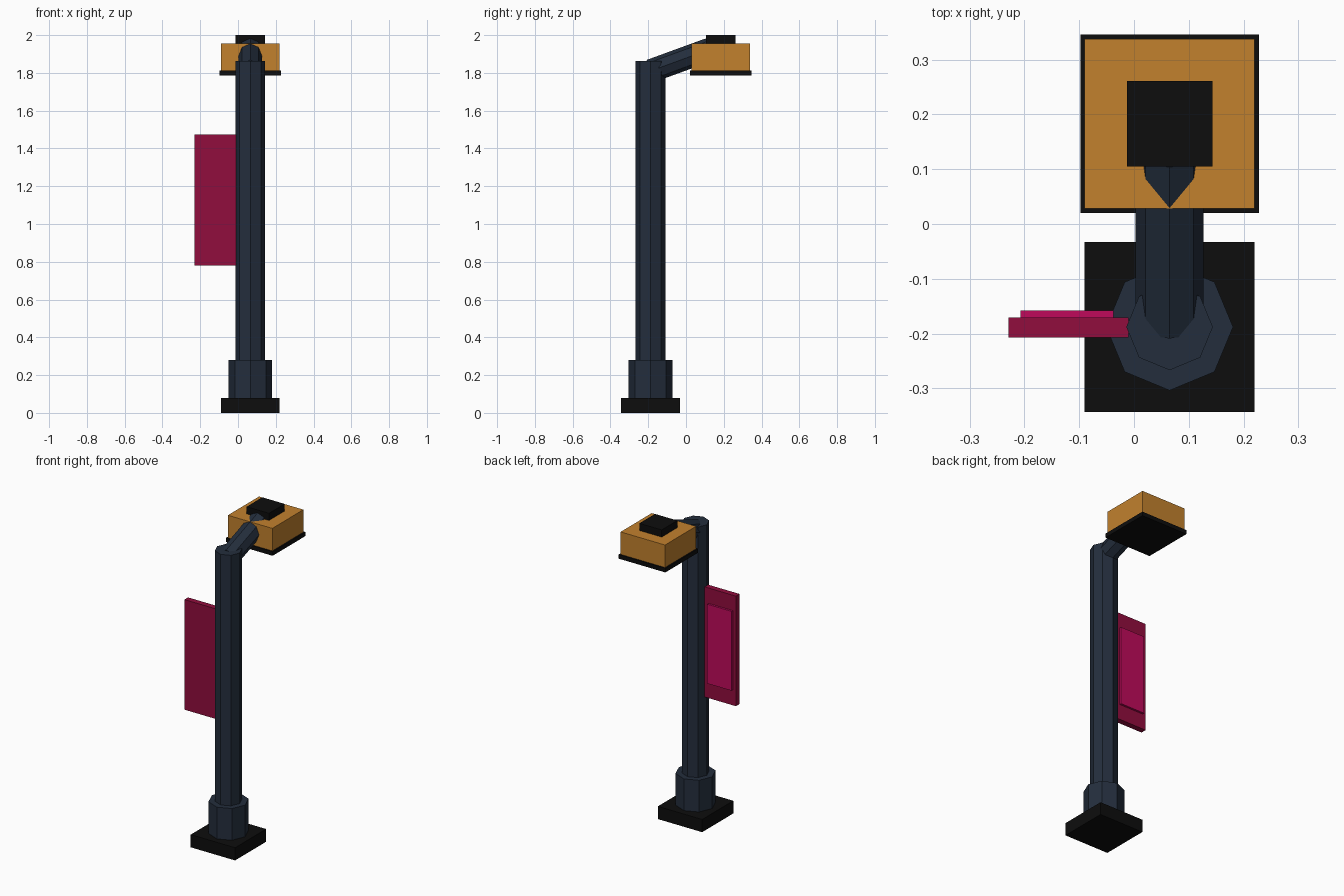
import bpy
from mathutils import Vector

cube = bpy.data.objects.get("Cube")
if cube:
    bpy.data.objects.remove(cube, do_unlink=True)


def material(name, rgb):
    mat = bpy.data.materials.new(name)
    mat.use_nodes = True
    mat.diffuse_color = (*rgb, 1)
    mat.node_tree.nodes["Principled BSDF"].inputs["Base Color"].default_value = (*rgb, 1)
    return mat


slate = material("dark slate metal", (0.017, 0.027, 0.046))
black = material("black metal", (0.004, 0.004, 0.004))
amber = material("amber lamp", (0.54, 0.22, 0.027))
crimson = material("crimson banner", (0.285, 0.004, 0.047))
magenta = material("magenta panel", (0.52, 0.003, 0.105))


def box(name, mat, low, high):
    """Axis-aligned box between two corners."""
    low, high = Vector(low), Vector(high)
    bpy.ops.mesh.primitive_cube_add(size=1, location=(low + high) / 2)
    obj = bpy.context.object
    obj.name = name
    for v in obj.data.vertices:
        v.co = v.co * (high - low)
    obj.data.materials.append(mat)


def tube(name, mat, start, end, radius):
    """Eight-sided bar between two points."""
    start, end = Vector(start), Vector(end)
    axis = end - start
    bpy.ops.mesh.primitive_cylinder_add(vertices=8, radius=radius, depth=axis.length,
                                        location=(start + end) / 2)
    obj = bpy.context.object
    obj.name = name
    obj.rotation_euler = Vector((0, 0, 1)).rotation_difference(axis).to_euler()
    obj.data.materials.append(mat)


def block(name, mat, y, half, z0, z1):
    """Square block centred on the post line."""
    box(name, mat, (X - half, y - half, z0), (X + half, y + half, z1))


X = 0.065         # post line
POST_Y = -0.188
LAMP_Y = 0.183

# Foot and post
block("base_plate", black, POST_Y, 0.155, 0, 0.08)
tube("post_collar", slate, (X, POST_Y, 0.08), (X, POST_Y, 0.28), 0.116)
tube("post", slate, (X, POST_Y, 0.08), (X, POST_Y, 1.862), 0.079)

# Sloping arm
tube("arm", slate, (X, POST_Y, 1.81), (X, 0.125, 1.924), 0.062)

# Lamp head
block("lamp_rim", black, LAMP_Y, 0.163, 1.787, 1.813)
block("lamp_body", amber, LAMP_Y, 0.155, 1.813, 1.955)
block("lamp_cap", black, LAMP_Y, 0.078, 1.955, 2.0)

# Banner with a raised panel on its back
box("banner", crimson, (-0.229, -0.207, 0.78), (-0.01, -0.171, 1.475))
box("banner_panel", magenta, (-0.207, -0.175, 0.877), (-0.037, -0.158, 1.378))
